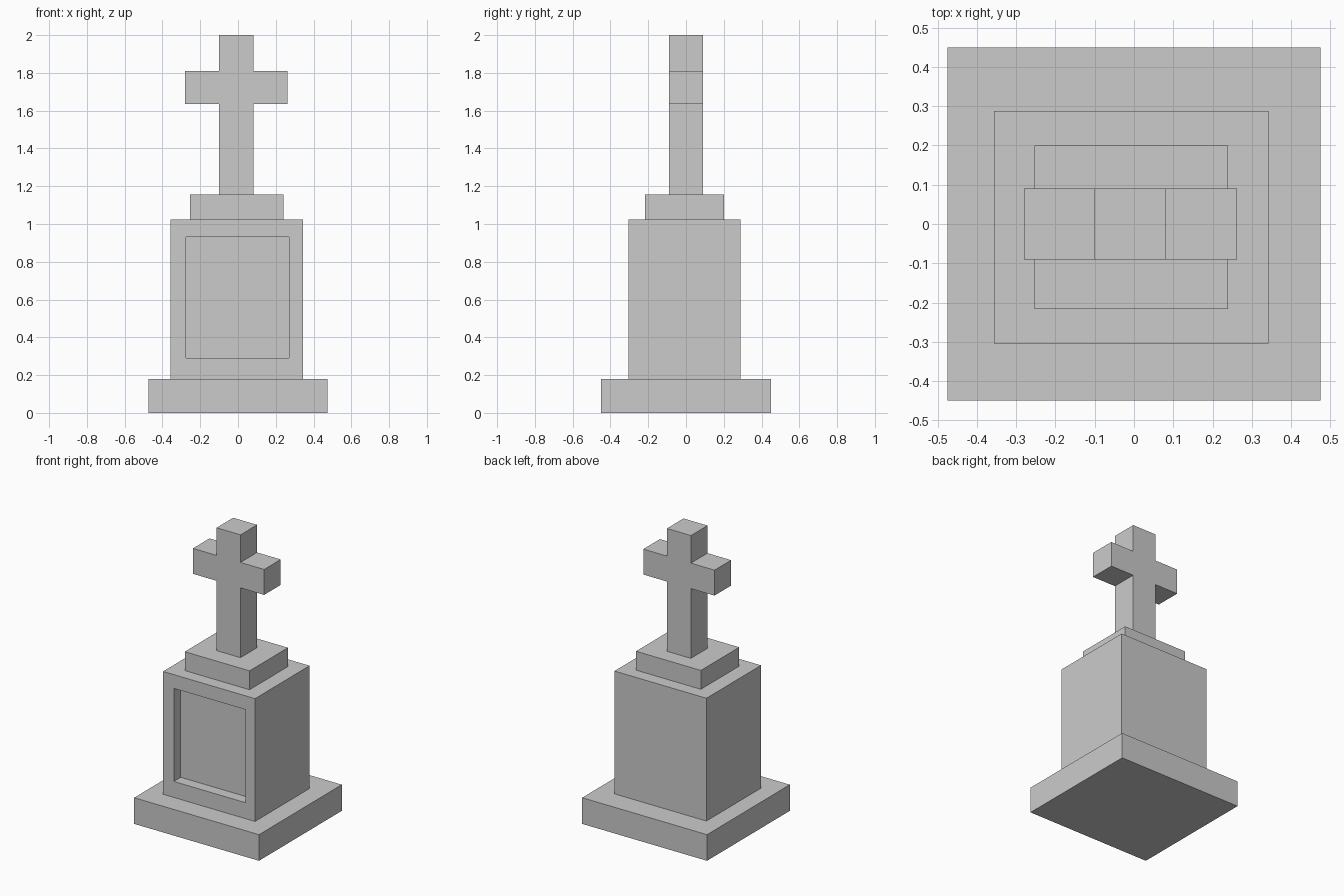
import bpy, bmesh
from mathutils import Vector

if "Cube" in bpy.data.objects:
    bpy.data.objects.remove(bpy.data.objects["Cube"])


def finish(bm, name):
    bmesh.ops.recalc_face_normals(bm, faces=bm.faces)
    mesh = bpy.data.meshes.new(name)
    bm.to_mesh(mesh)
    bm.free()
    obj = bpy.data.objects.new(name, mesh)
    bpy.context.collection.objects.link(obj)
    return obj


def block_mesh(lo, hi):
    bm = bmesh.new()
    bmesh.ops.create_cube(bm, size=1)
    for v in bm.verts:
        v.co = Vector([l + (c + 0.5) * (h - l) for c, l, h in zip(v.co, lo, hi)])
    return bm


# Ground slab
finish(block_mesh((-0.475, -0.45, 0), (0.475, 0.45, 0.18)), "base_slab")

# Pedestal with a recessed front panel
bm = block_mesh((-0.357, -0.305, 0.18), (0.343, 0.288, 1.025))
bm.normal_update()
front = min(bm.faces, key=lambda f: f.calc_center_median().y)
bmesh.ops.inset_region(bm, faces=[front], thickness=0.08)
for v in front.verts:
    v.co.x = -0.275 if v.co.x < 0 else 0.27
    v.co.z = 0.29 if v.co.z < 0.6 else 0.93
panel = bmesh.ops.extrude_discrete_faces(bm, faces=[front])["faces"][0]
bmesh.ops.translate(bm, verts=panel.verts, vec=(0, 0.075, 0))
finish(bm, "pedestal")

# Stepped cap
finish(block_mesh((-0.253, -0.217, 1.025), (0.24, 0.2, 1.155)), "pedestal_cap")

# Cross: half outline mirrored about its own centre line, then extruded
cx = -0.009
half = [(0.091, 1.155), (0.091, 1.635), (0.271, 1.635),
        (0.271, 1.81), (0.091, 1.81), (0.091, 2.0)]
outline = half + [(-x, z) for x, z in reversed(half)]
bm = bmesh.new()
face = bm.faces.new([bm.verts.new((cx + x, -0.09, z)) for x, z in outline])
ext = bmesh.ops.extrude_face_region(bm, geom=[face])["geom"]
bmesh.ops.translate(bm, verts=[g for g in ext if isinstance(g, bmesh.types.BMVert)],
                    vec=(0, 0.18, 0))
finish(bm, "cross")
